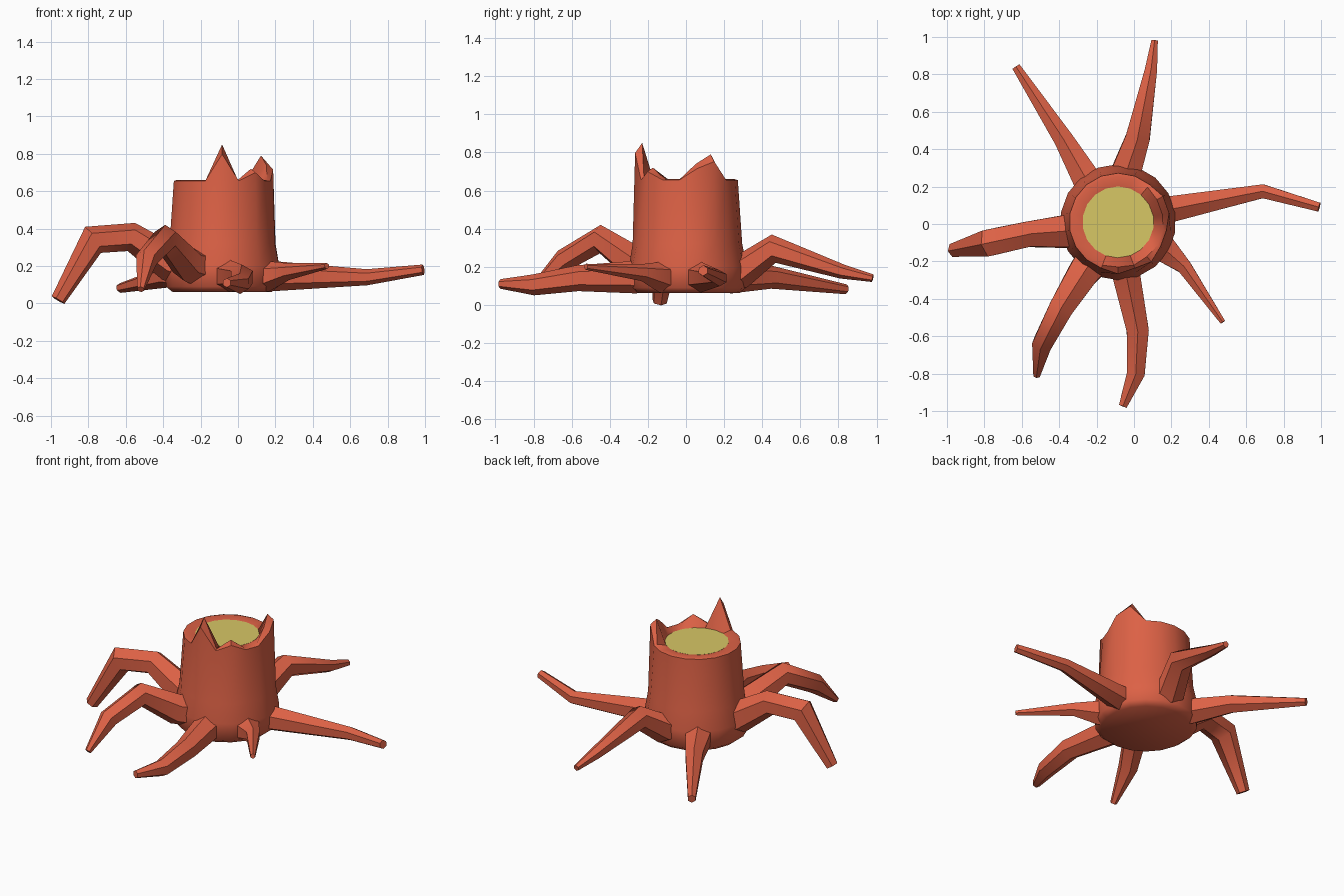
import bpy, bmesh
from math import radians, sin, cos, pi
from mathutils import Vector

if "Cube" in bpy.data.objects:
    bpy.data.objects.remove(bpy.data.objects["Cube"])

CX, CY = -0.085, 0.01   # trunk axis


def material(name, rgb):
    m = bpy.data.materials.new(name)
    m.diffuse_color = (*rgb, 1)
    m.use_nodes = True
    m.node_tree.nodes["Principled BSDF"].inputs["Base Color"].default_value = m.diffuse_color
    return m


BARK = material("bark_red", (0.72, 0.12, 0.06))
WOOD = material("cut_wood", (0.68, 0.57, 0.13))


def loft(name, rings, mat, cap_end=True):
    """Skin a list of equal-length rings and close the ends."""
    bm = bmesh.new()
    vs = [[bm.verts.new(p) for p in r] for r in rings]
    n = len(rings[0])
    for a, b in zip(vs, vs[1:]):
        for i in range(n):
            j = (i + 1) % n
            bm.faces.new((a[i], a[j], b[j], b[i]))
    bm.faces.new(vs[0][::-1])
    if cap_end:
        bm.faces.new(vs[-1])
    bmesh.ops.recalc_face_normals(bm, faces=bm.faces)
    me = bpy.data.meshes.new(name)
    bm.to_mesh(me)
    bm.free()
    me.materials.append(mat)
    ob = bpy.data.objects.new(name, me)
    bpy.context.collection.objects.link(ob)
    bpy.ops.object.select_all(action='DESELECT')
    ob.select_set(True)
    bpy.context.view_layer.objects.active = ob
    bpy.ops.object.shade_smooth_by_angle(angle=radians(50))
    return ob


# trunk: splintered rim, heights by angle
ANGLES = [10 + 20 * i for i in range(18)]
PEAKS = {270: 0.85, 310: 0.72, 10: 0.74, 30: 0.79}


def trunk_ring(radius, z, bump=0.0, lift=0.0):
    ring = []
    for a in ANGLES:
        r = radius + (bump if a in PEAKS else 0)
        h = z + lift * (PEAKS.get(a, 0.66) - 0.66)
        ring.append((CX + r * cos(radians(a)), CY + r * sin(radians(a)), h))
    return ring


loft("trunk", [
    trunk_ring(0.27, 0.062),
    trunk_ring(0.305, 0.09),
    trunk_ring(0.31, 0.2),
    trunk_ring(0.285, 0.32, 0.005),
    trunk_ring(0.262, 0.655, 0.015, 0.75),
    trunk_ring(0.245, 0.66, -0.005, 1.0),
    trunk_ring(0.19, 0.652),
], BARK, cap_end=False)

# cut surface
loft("cut_top", [trunk_ring(0.19, 0.64), trunk_ring(0.191, 0.653)], WOOD)


# roots: tapering hexagonal tubes along x, y, z, radius
def root(name, pts):
    P = [Vector(p[:3]) for p in pts]
    rings = []
    for i, p in enumerate(P):
        t = Vector((0, 0, 0))
        if i > 0:
            t += (p - P[i - 1]).normalized()
        if i < len(P) - 1:
            t += (P[i + 1] - p).normalized()
        t.normalize()
        side = t.cross(Vector((0, 0, 1))).normalized()
        up = side.cross(t)
        r = pts[i][3]
        rings.append([p + side * r * cos(k * pi / 3 + pi / 6) + up * r * sin(k * pi / 3 + pi / 6)
                      for k in range(6)])
    loft(name, rings, BARK)


root("left_root", [(-0.2, -0.01, 0.2, 0.13), (-0.37, -0.04, 0.22, 0.1), (-0.57, -0.055, 0.355, 0.078),
                   (-0.775, -0.1, 0.34, 0.082), (-0.962, -0.138, 0.018, 0.04)])
root("front_left_root", [(-0.17, -0.13, 0.19, 0.12), (-0.27, -0.26, 0.21, 0.095), (-0.39, -0.45, 0.345, 0.075),
                         (-0.49, -0.64, 0.235, 0.06), (-0.52, -0.81, 0.075, 0.02)])
root("front_root", [(-0.07, -0.12, 0.18, 0.115), (-0.04, -0.28, 0.145, 0.085), (0.02, -0.57, 0.14, 0.068),
                    (0.01, -0.8, 0.105, 0.055), (-0.06, -0.975, 0.11, 0.025)])
root("front_right_root", [(0.05, -0.07, 0.17, 0.11), (0.17, -0.14, 0.145, 0.08), (0.27, -0.23, 0.17, 0.045),
                          (0.475, -0.525, 0.2, 0.016)])
root("right_root", [(0.04, 0.06, 0.18, 0.115), (0.2, 0.08, 0.145, 0.08), (0.69, 0.175, 0.14, 0.043),
                    (0.99, 0.09, 0.18, 0.028)])
root("back_root", [(-0.06, 0.15, 0.19, 0.125), (-0.035, 0.3, 0.18, 0.09), (0.02, 0.46, 0.295, 0.075),
                   (0.09, 0.82, 0.175, 0.038), (0.11, 0.98, 0.14, 0.02)])
root("back_left_root", [(-0.17, 0.13, 0.18, 0.115), (-0.26, 0.25, 0.145, 0.085), (-0.375, 0.45, 0.145, 0.06),
                        (-0.63, 0.84, 0.082, 0.026)])
